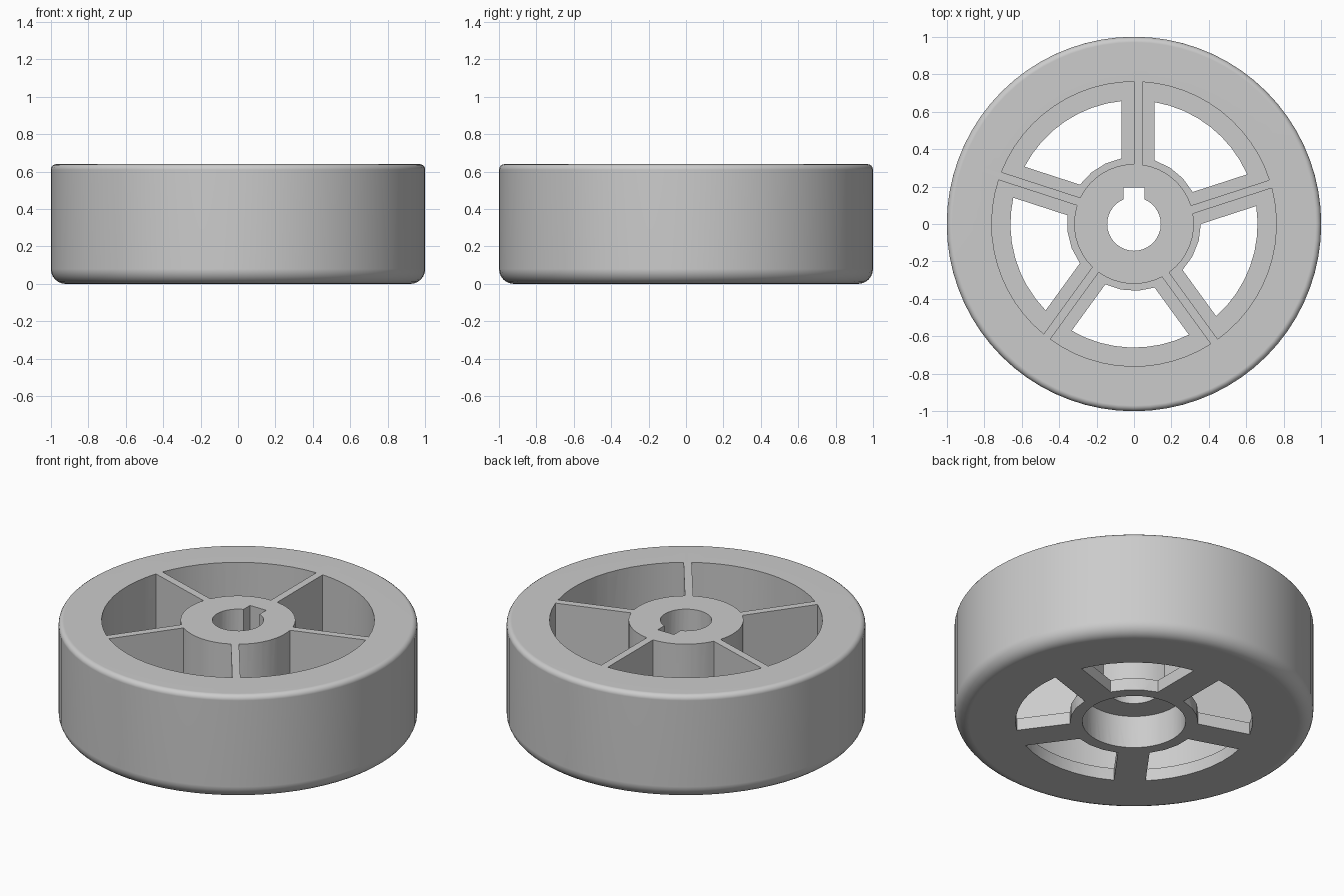
import bpy, bmesh, math

if "Cube" in bpy.data.objects:
    bpy.data.objects.remove(bpy.data.objects["Cube"], do_unlink=True)

HEIGHT = 0.64
FLOOR = 0.075
SPOKES = 5
STEP = math.tau / SPOKES

grey = bpy.data.materials.new("plain grey")
grey.use_nodes = True
grey.diffuse_color = (0.6, 0.6, 0.6, 1)
grey.node_tree.nodes["Principled BSDF"].inputs["Base Color"].default_value = (0.6, 0.6, 0.6, 1)


def arc(radius, start, end, count, cx=0, cy=0):
    angles = [start + (end - start) * i / count for i in range(count + 1)]
    return [(cx + radius * math.cos(a), cy + radius * math.sin(a)) for a in angles]


def add_object(name, bm):
    bmesh.ops.recalc_face_normals(bm, faces=bm.faces)
    mesh = bpy.data.meshes.new(name)
    bm.to_mesh(mesh)
    bm.free()
    mesh.materials.append(grey)
    obj = bpy.data.objects.new(name, mesh)
    bpy.context.collection.objects.link(obj)
    return obj


def extrude_outlines(name, outlines, low, high):
    """Raise closed flat outlines into prisms."""
    bm = bmesh.new()
    for outline in outlines:
        face = bm.faces.new([bm.verts.new((x, y, low)) for x, y in outline])
        top = bmesh.ops.extrude_face_region(bm, geom=[face])["geom"]
        verts = [v for v in top if isinstance(v, bmesh.types.BMVert)]
        bmesh.ops.translate(bm, verts=verts, vec=(0, 0, high - low))
    return add_object(name, bm)


def lathe(name, profile, steps):
    """Spin a half profile that starts and ends on the axis."""
    bm = bmesh.new()
    verts = [bm.verts.new((r, 0, z)) for r, z in profile]
    edges = [bm.edges.new(pair) for pair in zip(verts, verts[1:])]
    bmesh.ops.spin(bm, geom=verts + edges, cent=(0, 0, 0), axis=(0, 0, 1),
                   angle=math.tau, steps=steps)
    bmesh.ops.remove_doubles(bm, verts=bm.verts, dist=1e-4)
    return add_object(name, bm)


def sector(k, inner, outer, half_width, in_steps, out_steps):
    """Outline of the gap between two spokes set slightly off the axis."""
    start = math.pi / 2 + k * STEP
    shift = -0.0225

    def limits(r):
        return (start + math.asin((shift + half_width) / r),
                start + STEP + math.asin((shift - half_width) / r))

    a0, a1 = limits(outer)
    b0, b1 = limits(inner)
    return arc(outer, a0, a1, out_steps) + arc(inner, b1, b0, in_steps)


def cut(target, cutter):
    mod = target.modifiers.new("cut", "BOOLEAN")
    mod.operation = "DIFFERENCE"
    mod.solver = "EXACT"
    mod.object = cutter
    bpy.context.view_layer.objects.active = target
    bpy.ops.object.modifier_apply(modifier=mod.name)
    bpy.data.objects.remove(cutter, do_unlink=True)


# Solid wheel with a wide lower round and a small upper round
low_r, top_r = 0.08, 0.03
profile = ([(0, 0)]
           + arc(low_r, -math.pi / 2, 0, 6, 1 - low_r, low_r)
           + arc(top_r, 0, math.pi / 2, 4, 1 - top_r, HEIGHT - top_r)
           + [(0, HEIGHT)])
wheel = lathe("wheel", profile, 72)

# Deep pockets that leave thin ribs, then smaller openings through the floor
cut(wheel, extrude_outlines("pocket_cutter",
    [sector(k, 0.32, 0.76, 0.0225, 8, 12) for k in range(SPOKES)], FLOOR, HEIGHT + 0.1))
cut(wheel, extrude_outlines("opening_cutter",
    [sector(k, 0.357, 0.66, 0.088, 3, 8) for k in range(SPOKES)], -0.1, FLOOR + 0.1))

# Axle bore with a keyway, and a wide recess underneath
bore, key = 0.143, 0.055
side = math.acos(key / bore)
outline = arc(bore, math.pi - side, math.tau + side, 32) + [(key, 0.195), (-key, 0.195)]
cut(wheel, extrude_outlines("bore_cutter", [outline], -0.1, HEIGHT + 0.1))
cut(wheel, extrude_outlines("recess_cutter", [arc(0.288, 0, math.tau, 48)[:-1]], -0.1, 0.2))

# Smooth round walls while keeping flat faces flat
bpy.ops.object.select_all(action="DESELECT")
wheel.select_set(True)
bpy.context.view_layer.objects.active = wheel
bpy.ops.object.shade_smooth_by_angle(angle=math.radians(30))
weighted = wheel.modifiers.new("even_shading", "WEIGHTED_NORMAL")
weighted.keep_sharp = True
